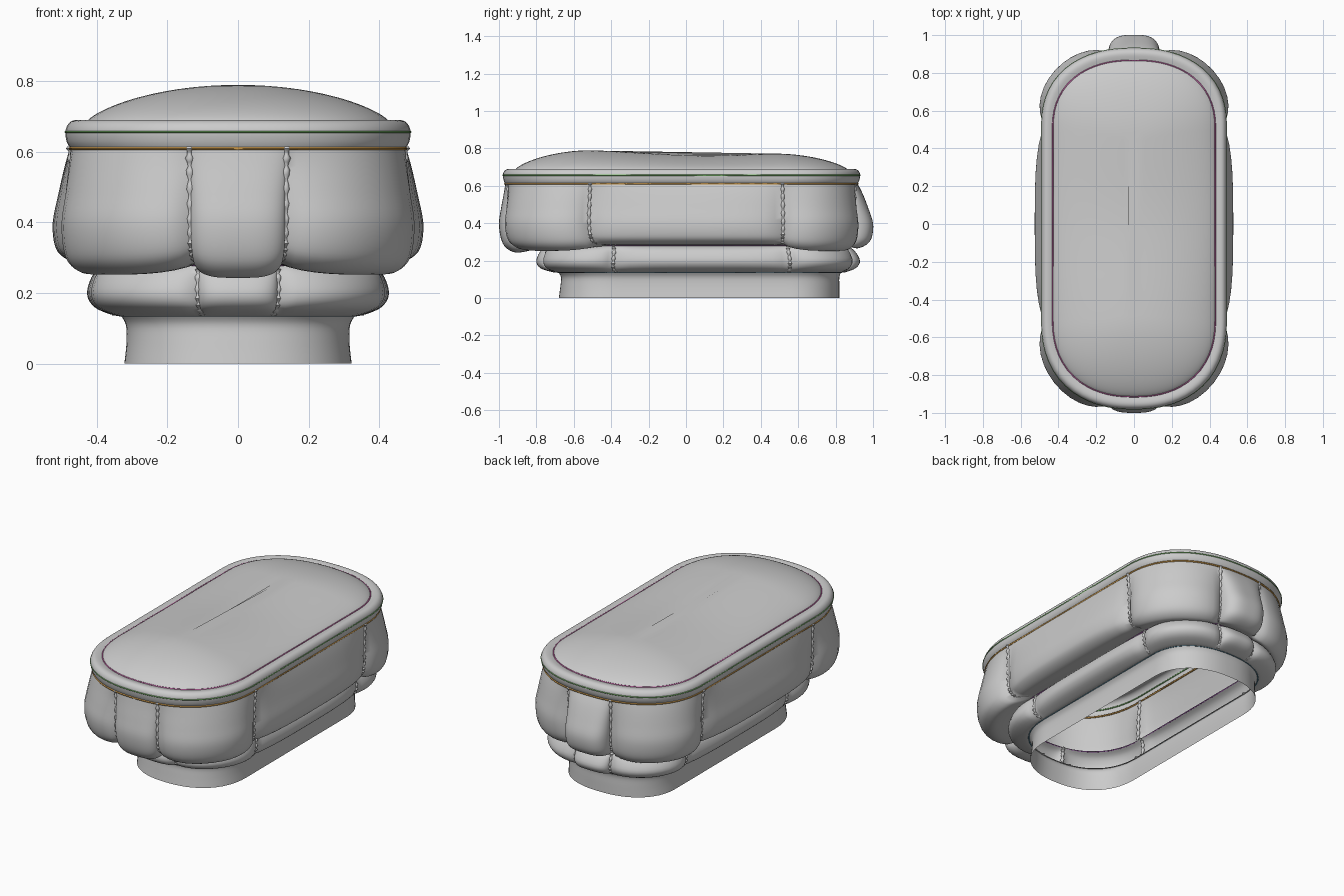
import bpy, bmesh, math

if "Cube" in bpy.data.objects:
    bpy.data.objects.remove(bpy.data.objects["Cube"])

N = 2.3                                        # roundness of the plan's ends
T_SEAM = math.asin(0.29 ** (N / 2))            # where the end panels meet the corner panels
STEPS = 14                                     # columns per panel


def plan(w, yf, yb, u):
    """Point on the rounded plan; u 0..5 runs down the right side, 5..10 back up the left."""
    u %= 10
    sx = 1
    if u > 5:
        u, sx = 10 - u, -1
    cb, cf = yb - 0.84 * w, yf + 0.95 * w
    if 2 <= u <= 3:
        return sx * w, cb + (cf - cb) * (u - 2)
    v = u if u < 2 else 5 - u
    t = v * T_SEAM if v < 1 else T_SEAM + (v - 1) * (math.pi / 2 - T_SEAM)
    x = w * max(0, math.sin(t)) ** (2 / N)
    c = max(0, math.cos(t)) ** (2 / N)
    return sx * x, (cb + (yb - cb) * c if u < 2 else cf + (yf - cf) * c)


def puff(u):
    """Panel index and puffiness, zero at the seams and one mid panel."""
    v = u if u <= 5 else 10 - u
    k = min(4, int(v + 1e-6))
    f = v - k
    s = f if k == 0 else 1 - f if k == 4 else 2 * f - 1
    return k, max(0, 1 - abs(s) ** 3.2) ** 0.6


def samples():
    out = []
    for k in range(10):
        for i in range(STEPS):
            f = i / STEPS
            f = 0.5 * f + 0.5 * (1 - math.cos(math.pi * f)) / 2
            out.append(k + f)
    return out


def point(row, u, bulge=None, drop=None):
    z, w, yf, yb, b, dz = row
    x, y = plan(w, yf, yb, u)
    if bulge:
        ax, ay = plan(w, yf, yb, u - 0.02)
        bx, by = plan(w, yf, yb, u + 0.02)
        nx, ny = -(by - ay), bx - ax
        l = math.hypot(nx, ny) or 1
        k, p = puff(u)
        x += nx / l * bulge[k] * b * p
        y += ny / l * bulge[k] * b * p
        z += dz * drop[k] * p
    return x, y, z


def smooth_rows(rows, n=4):
    """Catmull-Rom refinement of the section rows."""
    out = []
    for i in range(len(rows) - 1):
        a, b, c, d = rows[max(i - 1, 0)], rows[i], rows[i + 1], rows[min(i + 2, len(rows) - 1)]
        for j in range(n):
            t = j / n
            out.append([0.5 * (2 * q + (r - p) * t + (2 * p - 5 * q + 4 * r - s) * t * t
                               + (3 * q - p - 3 * r + s) * t ** 3) for p, q, r, s in zip(a, b, c, d)])
    return out + [list(rows[-1])]


def loft(name, loops, color=None, cap=False, angle=60):
    bm = bmesh.new()
    vs = [[bm.verts.new(p) for p in lp] for lp in loops]
    for a, b in zip(vs, vs[1:]):
        for i in range(len(a)):
            j = (i + 1) % len(a)
            bm.faces.new((a[i], a[j], b[j], b[i]))
    if cap:
        bm.faces.new(vs[-1])
    bmesh.ops.remove_doubles(bm, verts=bm.verts, dist=1e-5)
    bmesh.ops.recalc_face_normals(bm, faces=bm.faces)
    me = bpy.data.meshes.new(name)
    bm.to_mesh(me)
    bm.free()
    ob = bpy.data.objects.new(name, me)
    bpy.context.collection.objects.link(ob)
    if color:
        mat = bpy.data.materials.new(name)
        mat.diffuse_color = (*color, 1)
        mat.use_nodes = True
        mat.node_tree.nodes["Principled BSDF"].inputs["Base Color"].default_value = mat.diffuse_color
        me.materials.append(mat)
    bpy.ops.object.select_all(action='DESELECT')
    ob.select_set(True)
    bpy.context.view_layer.objects.active = ob
    bpy.ops.object.shade_smooth_by_angle(angle=math.radians(angle))
    return ob


U = samples()


def band(name, rows, bulge=None, drop=None):
    return loft(name, [[point(r, u, bulge, drop) for u in U] for r in smooth_rows(rows)])


def piping(name, z, w, yf, yb, color, r=0.0035):
    rows = []
    for i in range(7):
        a = i * math.tau / 6
        d = r * math.cos(a)
        rows.append((z + r * math.sin(a), w + d, yf - d, yb + d, 0, 0))
    loft(name, [[point(q, u) for u in U] for q in rows], color)


# Plinth: open underneath
band("plinth", [(0, .322, -.68, .82, 0, 0), (.06, .316, -.672, .82, 0, 0),
                (.11, .318, -.668, .82, 0, 0), (.14, .335, -.685, .83, 0, 0)])

# Lower ring of small cushions
lower = [(.28, .37, -.74, .855, 0, 0), (.255, .385, -.75, .87, .6, 0), (.2, .388, -.757, .882, 1, 0),
         (.16, .375, -.745, .87, .8, 0), (.137, .345, -.70, .84, .2, 0), (.137, .325, -.675, .825, 0, 0)]
band("lower_cushions", lower, [.048, .045, .04, .045, .043], [0] * 5)

# Upper ring of large cushions, scalloped along the bottom
upper = [(.615, .475, -.965, .915, 0, 0), (.56, .47, -.96, .912, .35, 0), (.48, .466, -.96, .91, .72, 0),
         (.40, .465, -.96, .91, 1, 0), (.34, .46, -.95, .905, 1, -.02), (.31, .45, -.93, .895, .85, -.04),
         (.29, .43, -.89, .88, .5, -.047), (.285, .40, -.82, .87, .2, -.03), (.28, .37, -.74, .855, 0, 0)]
band("upper_cushions", upper, [.09, .055, .06, .055, .04], [.5, .8, .1, .8, 1])

# Rim above the cushions
band("rim", [(.61, .475, -.967, .917, 0, 0), (.63, .486, -.975, .927, 0, 0), (.66, .489, -.979, .931, 0, 0),
             (.682, .478, -.968, .92, 0, 0), (.69, .458, -.946, .898, 0, 0), (.683, .425, -.91, .862, 0, 0)])

# Domed top pad, higher towards the front
loops = []
W, D = .43, .40
for i in range(25):
    d = D * (i / 24) ** 1.6
    ring = []
    for u in U:
        x, y = plan(W - d, -.915 + d, .867 - d, u)
        g = max(0, 1 - (1 - d / W) ** 2) ** .72
        c = min(1, max(0, (.1 - y) / .7))
        k = min(1, max(0, (y - .1) / .5))
        h = .08 + .028 * c * c * (3 - 2 * c) + .011 * k * k * (3 - 2 * k)
        ring.append((x, y, .683 + h * g))
    loops.append(ring)
loft("top_pad", loops, cap=True)

# Coloured piping lines
piping("top_piping", .685, .43, -.914, .866, (.5, .12, .35))
piping("rim_piping", .656, .488, -.978, .93, (.2, .5, .15))
piping("rim_lower_piping", .61, .475, -.968, .918, (.65, .35, .08), .005)
piping("middle_piping", .28, .375, -.745, .86, (.4, .1, .5))
piping("plinth_piping", .137, .335, -.686, .832, (.12, .32, .45))

# Gathered seam cords between the cushions
for part, rows in (("upper", upper), ("lower", lower)):
    fine = smooth_rows(rows, 6)
    for n, u in enumerate((1, 2, 3, 4, 6, 7, 8, 9)):
        path = [point(r, u) for r in fine]
        loops = []
        for m, (x, y, z) in enumerate(path):
            r = .009 + .004 * math.sin(m * 1.9)
            loops.append([(x + r * math.cos(a * math.tau / 6), y + r * math.sin(a * math.tau / 6), z)
                          for a in range(6)])
        loft(f"{part}_seam_cord_{n + 1}", loops)
